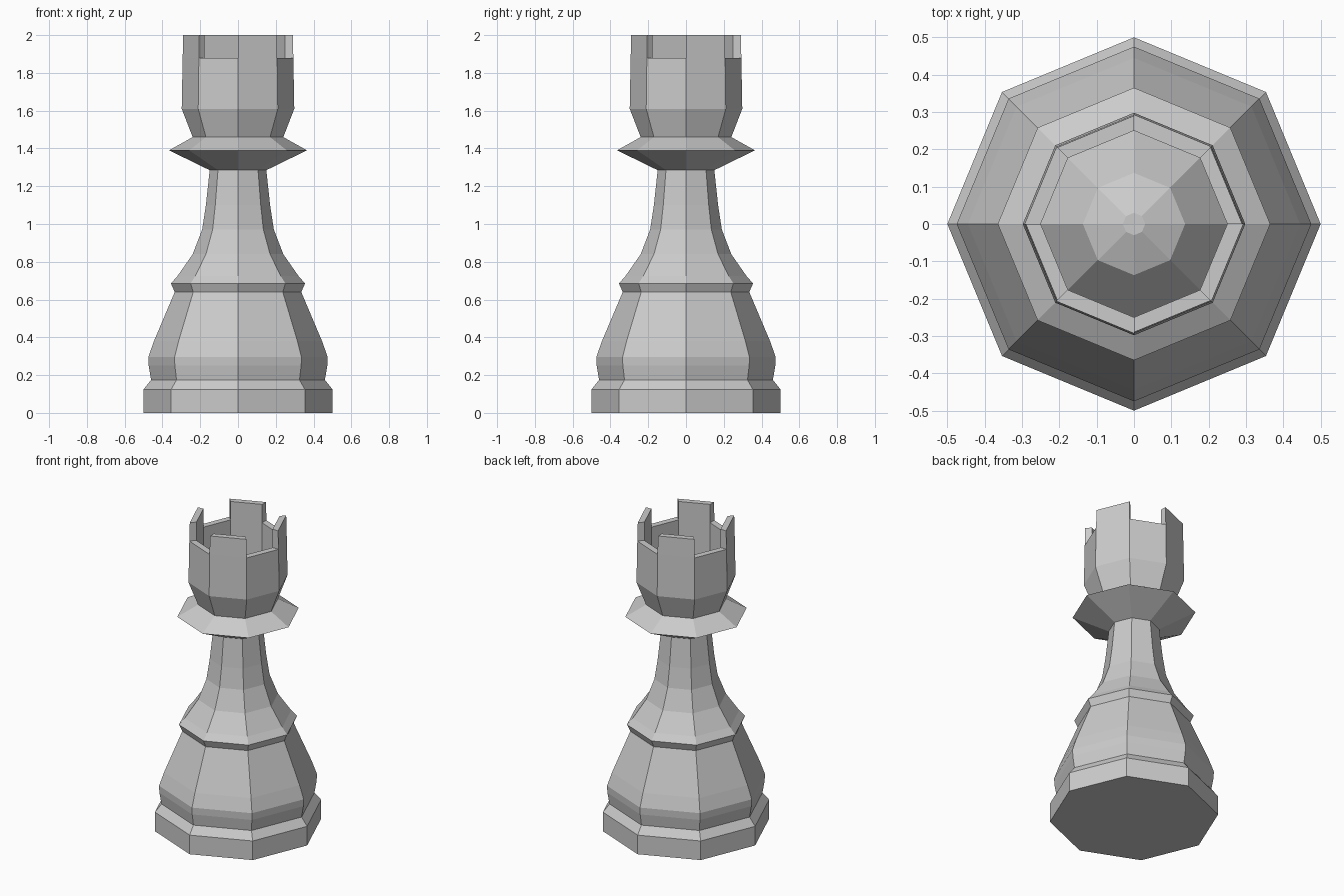
import bpy, bmesh, math

if "Cube" in bpy.data.objects:
    bpy.data.objects.remove(bpy.data.objects["Cube"])

SIDES = 8


def ring_point(r, z, i):
    a = 2 * math.pi * i / SIDES
    return (r * math.cos(a), r * math.sin(a), z)


def finish(name, bm):
    bmesh.ops.recalc_face_normals(bm, faces=bm.faces)
    mesh = bpy.data.meshes.new(name)
    bm.to_mesh(mesh)
    bm.free()
    obj = bpy.data.objects.new(name, mesh)
    bpy.context.collection.objects.link(obj)
    return obj


def lathe(name, profile):
    """Closed eight-sided turned part; both profile ends are capped."""
    bm = bmesh.new()
    rings = [[bm.verts.new(ring_point(r, z, i)) for i in range(SIDES)] for r, z in profile]
    for lo, hi in zip(rings, rings[1:]):
        for i in range(SIDES):
            j = (i + 1) % SIDES
            bm.faces.new((lo[i], lo[j], hi[j], hi[i]))
    bm.faces.new(rings[0][::-1])
    bm.faces.new(rings[-1])
    return finish(name, bm)


# Whole turned body: base, skirt, neck, collar, cup and the domed floor inside
lathe("tower_body", [
    (0.50, 0.0), (0.50, 0.125), (0.46, 0.175), (0.473, 0.25), (0.475, 0.295),
    (0.445, 0.38), (0.335, 0.64), (0.355, 0.685), (0.32, 0.725), (0.24, 0.84),
    (0.19, 0.97), (0.17, 1.10), (0.15, 1.285),
    (0.365, 1.39), (0.24, 1.46),
    (0.298, 1.61), (0.293, 1.88),
    (0.25, 1.88), (0.25, 1.53), (0.137, 1.66), (0.03, 1.70),
])

# Battlements on every second side
bm = bmesh.new()
for k in range(0, SIDES, 2):
    quads = []
    for z, outer in ((1.88, 0.293), (2.0, 0.29)):
        quads.append([bm.verts.new(ring_point(r, z, i))
                      for r, i in ((outer, k), (outer, k + 1), (0.25, k + 1), (0.25, k))])
    low, top = quads
    bm.faces.new(top)
    for i in range(4):
        j = (i + 1) % 4
        bm.faces.new((low[i], low[j], top[j], top[i]))
    bm.faces.new(low[::-1])
finish("battlements", bm)
